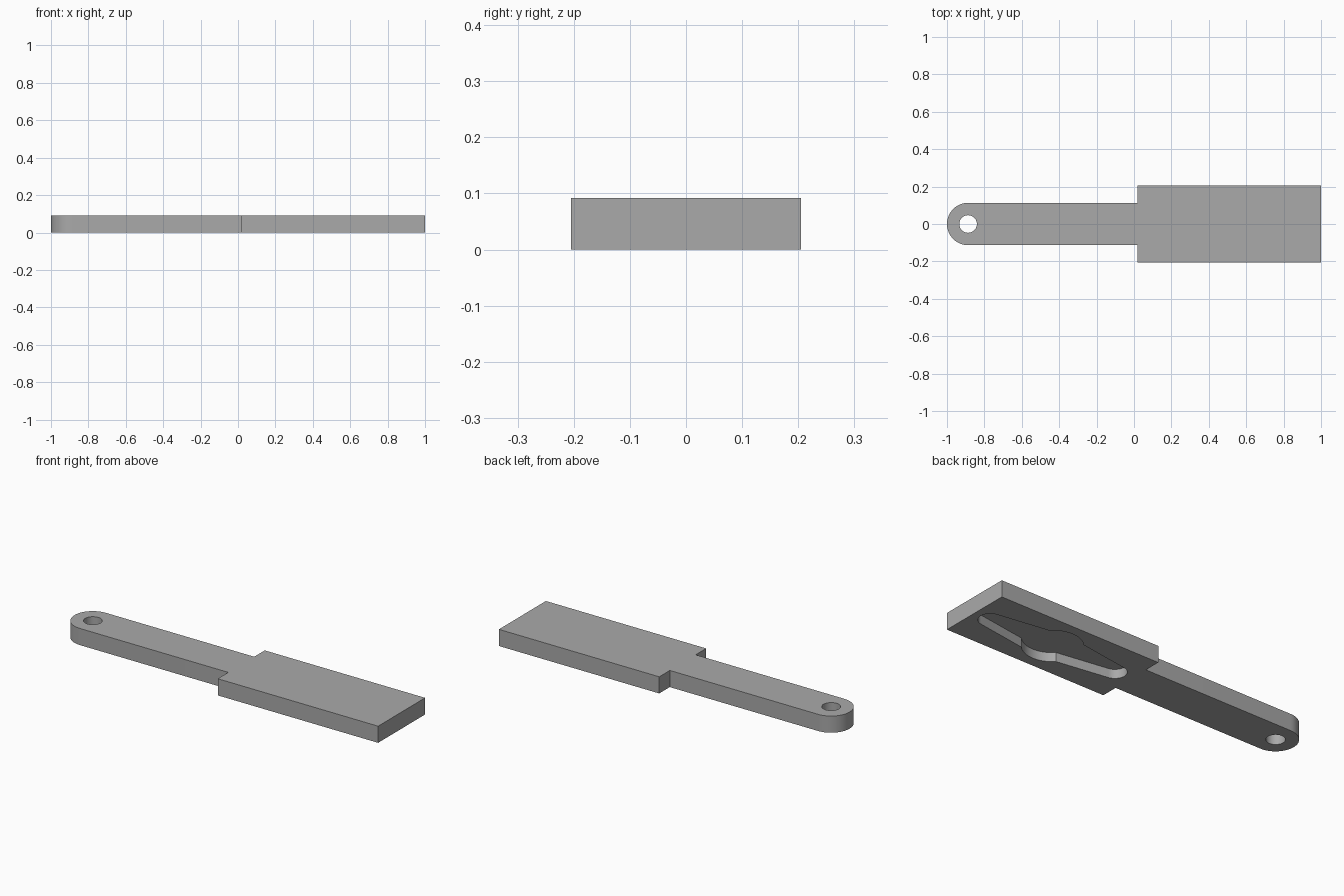
import bpy
import bmesh
from math import sin, cos, pi, atan2, sqrt, radians

if "Cube" in bpy.data.objects:
    bpy.data.objects.remove(bpy.data.objects["Cube"], do_unlink=True)

THICK = 0.092          # plate thickness
DEPTH = 0.05           # depth of the pocket underneath
HANDLE_R = 0.113       # half width of the handle
HOLE_X = HANDLE_R - 1  # centre of the rounded end and its hole
BLADE_X, BLADE_HALF = 0.02, 0.205
POCKET_X = 0.51

grey = bpy.data.materials.new("plain grey")
grey.use_nodes = True
colour = (0.40, 0.40, 0.40, 1)
grey.diffuse_color = colour
grey.node_tree.nodes["Principled BSDF"].inputs["Base Color"].default_value = colour


def arc(cx, cy, r, start, end, steps):
    return [(cx + r * cos(start + (end - start) * i / steps),
             cy + r * sin(start + (end - start) * i / steps))
            for i in range(steps + 1)]


def prism(name, outline, low, high):
    """Extrude a counter-clockwise outline from low to high."""
    bm = bmesh.new()
    face = bm.faces.new([bm.verts.new((x, y, low)) for x, y in outline])
    top = bmesh.ops.extrude_face_region(bm, geom=[face])["geom"]
    verts = [v for v in top if isinstance(v, bmesh.types.BMVert)]
    bmesh.ops.translate(bm, verts=verts, vec=(0, 0, high - low))
    bmesh.ops.recalc_face_normals(bm, faces=bm.faces)
    mesh = bpy.data.meshes.new(name)
    bm.to_mesh(mesh)
    bm.free()
    mesh.materials.append(grey)
    obj = bpy.data.objects.new(name, mesh)
    bpy.context.collection.objects.link(obj)
    return obj


def cut(target, cutter):
    """Subtract the cutter for good, then discard it."""
    cutter.hide_render = True
    mod = target.modifiers.new("cut", "BOOLEAN")
    mod.operation = "DIFFERENCE"
    mod.solver = "EXACT"
    mod.object = cutter
    bpy.context.view_layer.objects.active = target
    bpy.ops.object.modifier_apply(modifier=mod.name)
    bpy.data.objects.remove(cutter, do_unlink=True)


# Flat plate: wide blade and a narrow handle with a round end
outline = [(BLADE_X, -HANDLE_R), (BLADE_X, -BLADE_HALF), (1, -BLADE_HALF),
           (1, BLADE_HALF), (BLADE_X, BLADE_HALF), (BLADE_X, HANDLE_R)]
outline += arc(HOLE_X, 0, HANDLE_R, pi / 2, 3 * pi / 2, 32)
plate = prism("handle_and_blade", outline, 0, THICK)

# Hanging hole through the handle
cut(plate, prism("hole_cutter", arc(HOLE_X, 0, 0.047, 0, 2 * pi, 40)[:-1], -0.1, 0.2)) 

# Pocket underneath: round centre with two tapering, round-tipped wings
TIP, TIP_R, BULGE_R, SLOPE = 0.39, 0.06, 0.15, 0.152
tilt = atan2(SLOPE, 1)
rise = TIP_R / cos(tilt) + SLOPE * TIP          # wing edge height at the centre
k = 1 + SLOPE ** 2
join = (rise * SLOPE + sqrt(BULGE_R ** 2 * k - rise ** 2)) / k
join_angle = atan2(rise - SLOPE * join, join)
half = arc(TIP, 0, TIP_R, tilt - pi / 2, pi / 2 - tilt, 24)
half += arc(0, 0, BULGE_R, join_angle, pi - join_angle, 24)
pocket = [(POCKET_X + x, y) for x, y in half]
pocket += [(POCKET_X - x, -y) for x, y in half]
cut(plate, prism("pocket_cutter", pocket, -0.1, DEPTH))

# Smooth round walls, crisp edges
bpy.ops.object.select_all(action="DESELECT")
plate.select_set(True)
bpy.context.view_layer.objects.active = plate
bpy.ops.object.shade_smooth_by_angle(angle=radians(30))
